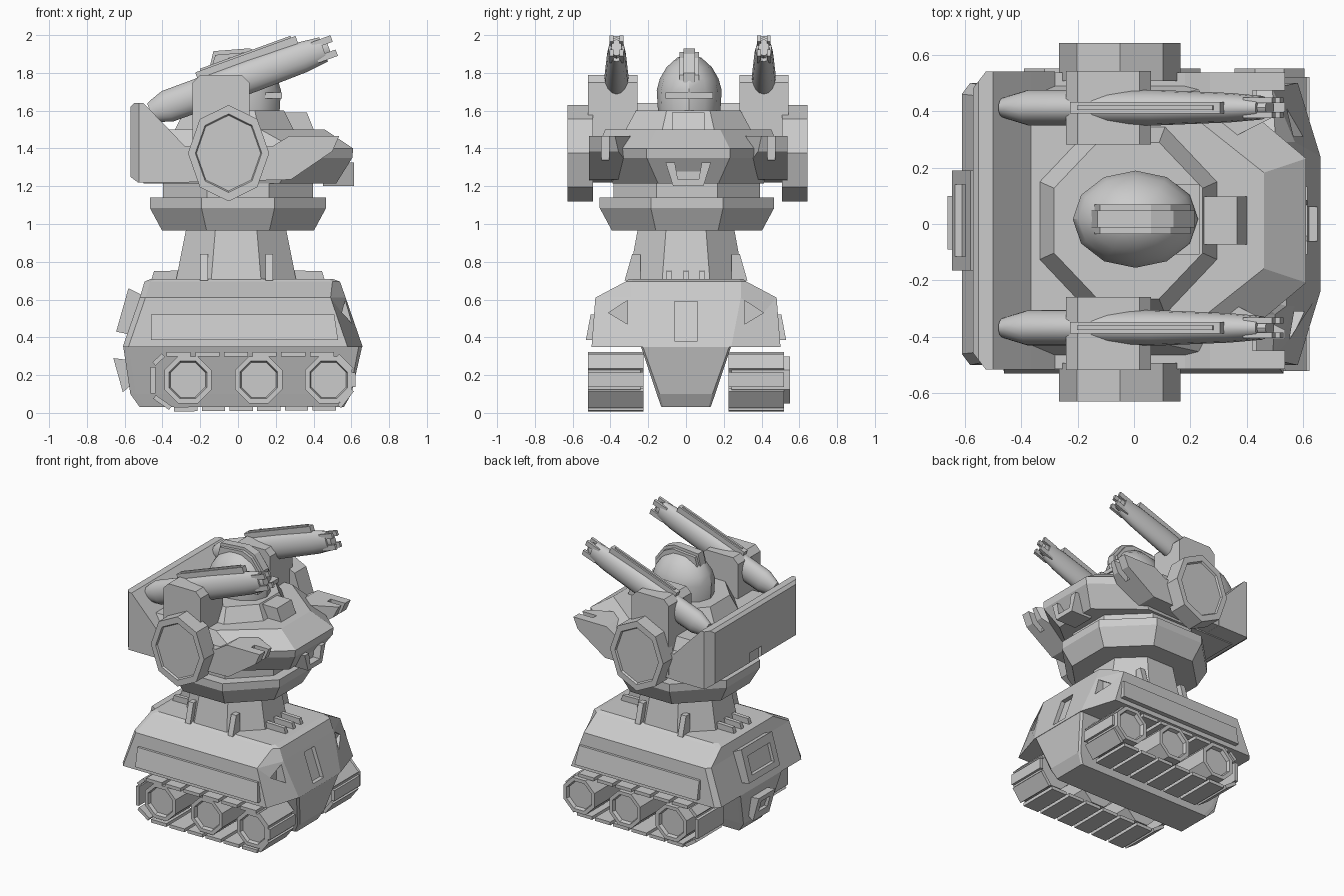
import bpy, bmesh, math
from mathutils import Vector

cube = bpy.data.objects.get("Cube")
if cube:
    bpy.data.objects.remove(cube, do_unlink=True)

grey = bpy.data.materials.new("plain grey")
grey.use_nodes = True
COLOUR = (0.6, 0.6, 0.6, 1)
grey.diffuse_color = COLOUR
grey.node_tree.nodes["Principled BSDF"].inputs["Base Color"].default_value = COLOUR
YC = 0.012          # turret centre line


def loft(name, rings, at=(0, 0, 0), smooth=False):
    """Skin a stack of equal rings and close both ends."""
    bm = bmesh.new()
    loops = [[bm.verts.new(p) for p in ring] for ring in rings]
    n = len(loops[0])
    for low, high in zip(loops, loops[1:]):
        for i in range(n):
            j = (i + 1) % n
            bm.faces.new((low[i], low[j], high[j], high[i]))
    bm.faces.new(loops[0][::-1])
    bm.faces.new(loops[-1])
    bmesh.ops.recalc_face_normals(bm, faces=bm.faces)
    me = bpy.data.meshes.new(name)
    bm.to_mesh(me)
    bm.free()
    me.materials.append(grey)
    ob = bpy.data.objects.new(name, me)
    ob.location = at
    bpy.context.collection.objects.link(ob)
    if smooth:
        bpy.ops.object.select_all(action='DESELECT')
        ob.select_set(True)
        bpy.context.view_layer.objects.active = ob
        bpy.ops.object.shade_smooth_by_angle(angle=math.radians(35))
    return ob


def place(axis, t, u, v):
    return {'x': (t, u, v), 'y': (u, t, v), 'z': (u, v, t)}[axis]


def prism(name, axis, a, b, pts, at=(0, 0, 0)):
    """Extrude a flat outline along an axis."""
    return loft(name, [[place(axis, t, u, v) for u, v in pts] for t in (a, b)], at)


def turned(name, axis, at, stations, sides=8, turn=0.0, smooth=False):
    """Rings of (offset, radius, radius) along an axis."""
    angles = [2 * math.pi * (i + turn) / sides for i in range(sides)]
    rings = [[place(axis, t, ru * math.cos(a), rv * math.sin(a)) for a in angles]
             for t, ru, rv in stations]
    return loft(name, rings, at, smooth)


def box(name, x, y, z, at=(0, 0, 0)):
    return prism(name, 'z', z[0], z[1], [(x[0], y[0]), (x[1], y[0]), (x[1], y[1]), (x[0], y[1])], at)


def cut(ob, cutter):
    mod = ob.modifiers.new("cut", 'BOOLEAN')
    mod.operation, mod.solver, mod.object = 'DIFFERENCE', 'EXACT', cutter
    graph = bpy.context.evaluated_depsgraph_get()
    me = bpy.data.meshes.new_from_object(ob.evaluated_get(graph))
    ob.modifiers.clear()
    ob.data = me
    bpy.data.objects.remove(cutter, do_unlink=True)


def ring(z, front, cheek, back, y_front, y_side, y_back):
    """Mirrored outline: nose, cheek, rear corner."""
    half = [(front, y_front), (cheek, y_side), (back + 0.03, y_side), (back, y_back)]
    return [(x, y, z) for x, y in half] + [(x, -y, z) for x, y in half[::-1]]


# Lower hull and keel between the tracks
hull = loft("hull", [ring(0.35, 0.66, 0.58, -0.61, 0.24, 0.50, 0.46),
                     ring(0.61, 0.57, 0.49, -0.52, 0.29, 0.48, 0.45),
                     ring(0.695, 0.54, 0.50, -0.495, 0.29, 0.32, 0.30),
                     ring(0.71, 0.50, 0.48, -0.46, 0.28, 0.30, 0.28)])
loft("keel", [ring(0.03, 0.56, 0.55, -0.52, 0.12, 0.13, 0.13),
              ring(0.10, 0.60, 0.59, -0.57, 0.14, 0.155, 0.15),
              ring(0.355, 0.658, 0.64, -0.608, 0.23, 0.24, 0.24)])

# Recessed windows in the hull front
cut(hull, prism("window_cutter", 'y', -0.06, 0.06,
                [(0.62, 0.38), (0.8, 0.38), (0.8, 0.59), (0.545, 0.59)]))
for s in (-1, 1):
    cut(hull, prism("cheek_cutter", 'x', 0.53, 0.8,
                    [(s * 0.41, 0.53), (s * 0.31, 0.595), (s * 0.31, 0.47)]))

# Rear hull panel and hitch
panel = prism("rear_panel", 'y', -0.165, 0.19, [(-0.5, 0.40), (-0.645, 0.43), (-0.58, 0.66), (-0.5, 0.62)])
cut(panel, prism("panel_cutter", 'y', -0.115, 0.14, [(-0.9, 0.47), (-0.61, 0.47), (-0.575, 0.60), (-0.9, 0.60)]))
hitch = prism("rear_hitch", 'y', -0.09, 0.10, [(-0.5, 0.27), (-0.66, 0.29), (-0.61, 0.11), (-0.5, 0.2)])
cut(hitch, prism("hitch_cutter", 'y', -0.045, 0.055, [(-0.9, 0.25), (-0.63, 0.25), (-0.6, 0.17), (-0.9, 0.17)]))

for s in (-1, 1):
    # Side armour plates
    loft("side_plate", [[(-0.46, s * 0.48, z), (0.53 - 0.02 * k, s * 0.48, z),
                         (0.53 - 0.02 * k, s * y, z), (-0.46, s * y, z)]
                        for k, z, y in ((0, 0.385, 0.53), (1, 0.52, 0.505))])
    # Wheels
    out = 0.52 if s < 0 else 0.55
    for x in (-0.265, 0.11, 0.48):
        turned("wheel", 'y', (x, 0, 0.175),
               [(s * 0.24, 0.135, 0.135), (s * out, 0.135, 0.135),
                (s * out, 0.108, 0.108), (s * (out - 0.025), 0.10, 0.10)], 8, 0.5)
    # Track pads laid along the belt path
    path = [(-0.45, 0.09), (-0.45, 0.255), (-0.39, 0.31), (0.52, 0.31), (0.61, 0.22),
            (0.61, 0.13), (0.53, 0.025), (-0.35, 0.02)]
    counts = (1, 1, 6, 1, 1, 1, 6, 1)
    for i, n in enumerate(counts):
        p, q = Vector(path[i]), Vector(path[(i + 1) % len(path)])
        d = (q - p).normalized()
        nrm = Vector((-d.y, d.x)) * 0.012
        for k in range(n):
            a, b = p.lerp(q, (k + 0.08) / n), p.lerp(q, (k + 0.92) / n)
            prism("track_pad", 'y', s * 0.225, s * 0.52, [a - nrm, b - nrm, b + nrm, a + nrm])

# Neck with ribs
turned("neck", 'z', (-0.01, 0, 0), [(0.70, 0.345, 0.33), (0.98, 0.285, 0.275)], 8, 0.5)
for s in (-1, 1):
    for x in (-0.18, 0.165):
        prism("neck_rib", 'x', x - 0.02, x + 0.02, [(s * 0.24, 0.70), (s * 0.325, 0.70), (s * 0.285, 0.84), (s * 0.24, 0.84)])
for y in (-0.09, 0, 0.085):
    for s in (-1, 1):
        prism("deck_fin", 'y', y - 0.014, y + 0.014,
              [(s * 0.27, 0.70), (s * 0.46, 0.70), (s * 0.445, 0.75), (s * 0.27, 0.755)])

# Turret ring
turned("turret_ring", 'z', (0, 0.005, 0), [(0.965, 0.435, 0.43), (1.085, 0.505, 0.50),
                                           (1.14, 0.505, 0.50)], 8, 0.5)
turned("turret_collar", 'z', (0, 0.005, 0), [(1.13, 0.43, 0.42), (1.25, 0.43, 0.42)], 8, 0.5)

# Turret body with faceted nose
top = (0, YC, 0)


def deck(z, front, shoulder, y_front, y_side, back=-0.5):
    half = [(front, y_front), (shoulder, y_side), (back, y_side)]
    return [(x, y, z) for x, y in half] + [(x, -y, z) for x, y in half[::-1]]


loft("turret_body", [deck(1.215, 0.52, 0.22, 0.16, 0.40), deck(1.35, 0.605, 0.30, 0.22, 0.46),
                     deck(1.40, 0.61, 0.30, 0.22, 0.48), deck(1.50, 0.46, 0.12, 0.17, 0.44)], top)

# Rear bulkhead with chamfered corners and sloped front
bulk = prism("rear_bulkhead", 'y', -0.528, 0.528,
             [(-0.57, 1.25), (-0.57, 1.62), (-0.55, 1.64), (-0.5, 1.64), (-0.365, 1.5),
              (-0.28, 1.41), (-0.28, 1.22), (-0.53, 1.22)], top)
for s in (-1, 1):
    cut(bulk, prism("corner_cutter", 'z', 1, 2, [(-0.6, s * 0.43), (-0.6, s * 0.6), (-0.5, s * 0.56)], top))
cut(bulk, box("notch_cutter", (-0.7, -0.545), (-0.07, 0.07), (1.1, 1.32), top))

# Nose intake frame
intake = prism("nose_intake", 'x', 0.45, 0.615, [(-0.12, 1.325), (0.12, 1.325), (0.08, 1.2), (-0.08, 1.2)], top)
cut(intake, prism("intake_cutter", 'x', 0.56, 0.8, [(-0.085, 1.4), (0.085, 1.4), (0.055, 1.235), (-0.055, 1.235)], top))

for s in (-1, 1):
    # Forward side prongs
    prong = prism("side_prong", 'y', s * 0.30, s * 0.525,
                  [(-0.3, 1.22), (-0.3, 1.41), (0.18, 1.41), (0.27, 1.465), (0.535, 1.465),
                   (0.50, 1.385), (0.28, 1.235)], top)
    cut(prong, prism("inner_cutter", 'z', 1, 2, [(0.32, s * 0.28), (0.6, s * 0.28), (0.6, s * 0.42)], top))
    cut(prong, box("slot_cutter", (0.42, 0.7), (s * 0.44 - 0.02, s * 0.44 + 0.02), (1.34, 1.6), top))
    # Shoulder bracket and round pod
    prism("gun_bracket", 'y', s * 0.27, s * 0.53,
          [(-0.24, 1.25), (-0.24, 1.75), (-0.2, 1.79), (0.02, 1.79), (0.06, 1.75), (0.06, 1.25)], top)
    turned("shoulder_pod", 'y', (-0.05, YC - 0.005, 1.375),
           [(s * 0.50, 0.215, 0.255), (s * 0.635, 0.215, 0.255),
            (s * 0.635, 0.176, 0.208), (s * 0.622, 0.170, 0.200)])
    # Raised cannon: barrel, top rail, muzzle teeth
    parts = [turned("cannon", 'x', (0, 0, 0),
                    [(-0.525, 0.035, 0.05), (-0.50, 0.043, 0.062), (-0.43, 0.063, 0.086), (0.05, 0.063, 0.088),
                     (0.33, 0.052, 0.082), (0.45, 0.042, 0.068), (0.45, 0.03, 0.05), (0.48, 0.028, 0.046)],
                    16, 0, True),
             box("cannon_rail", (-0.23, 0.335), (-0.02, 0.02), (0.06, 0.118)),
             box("rail_ridge", (-0.2, 0.31), (-0.008, 0.008), (0.1, 0.128))]
    parts += [box("muzzle_tooth", (0.4, 0.51), (y - 0.01, y + 0.01), (z - 0.018, z + 0.018))
              for y in (-0.026, 0.026) for z in (-0.04, 0.04)]
    for ob in parts:
        ob.location = (0.03, 0.022 + s * 0.39, 1.77)
        ob.rotation_euler = (0, -math.radians(20), 0)

# Cupola base, hatch and domed head
turned("cupola_base", 'z', (-0.02, YC, 0), [(1.49, 0.345, 0.365), (1.60, 0.285, 0.30)], 8, 0.5)
prism("hatch_block", 'y', -0.085, 0.085, [(0.2, 1.49), (0.405, 1.49), (0.365, 1.59), (0.2, 1.59)], top)
turned("head_dome", 'z', (0.005, YC + 0.005, 0),
       [(1.59, 0.215, 0.165), (1.71, 0.222, 0.172), (1.77, 0.203, 0.155), (1.83, 0.16, 0.12),
        (1.88, 0.09, 0.065), (1.895, 0.02, 0.015)], 12, 0, True)
box("visor", (0.1, 0.232), (-0.125, 0.125), (1.665, 1.695), (0, YC + 0.005, 0))
prism("head_crest", 'y', -0.03, 0.03, [(-0.15, 1.83), (-0.13, 1.915), (0.06, 1.93), (0.14, 1.90),
                                       (0.215, 1.80), (0.21, 1.75), (0, 1.75)], (0, YC + 0.005, 0))
prism("crest_flange", 'y', -0.052, 0.052, [(-0.14, 1.83), (-0.12, 1.895), (0.06, 1.91), (0.13, 1.88),
                                           (0.2, 1.79), (0.2, 1.76), (0, 1.75)], (0, YC + 0.005, 0))
